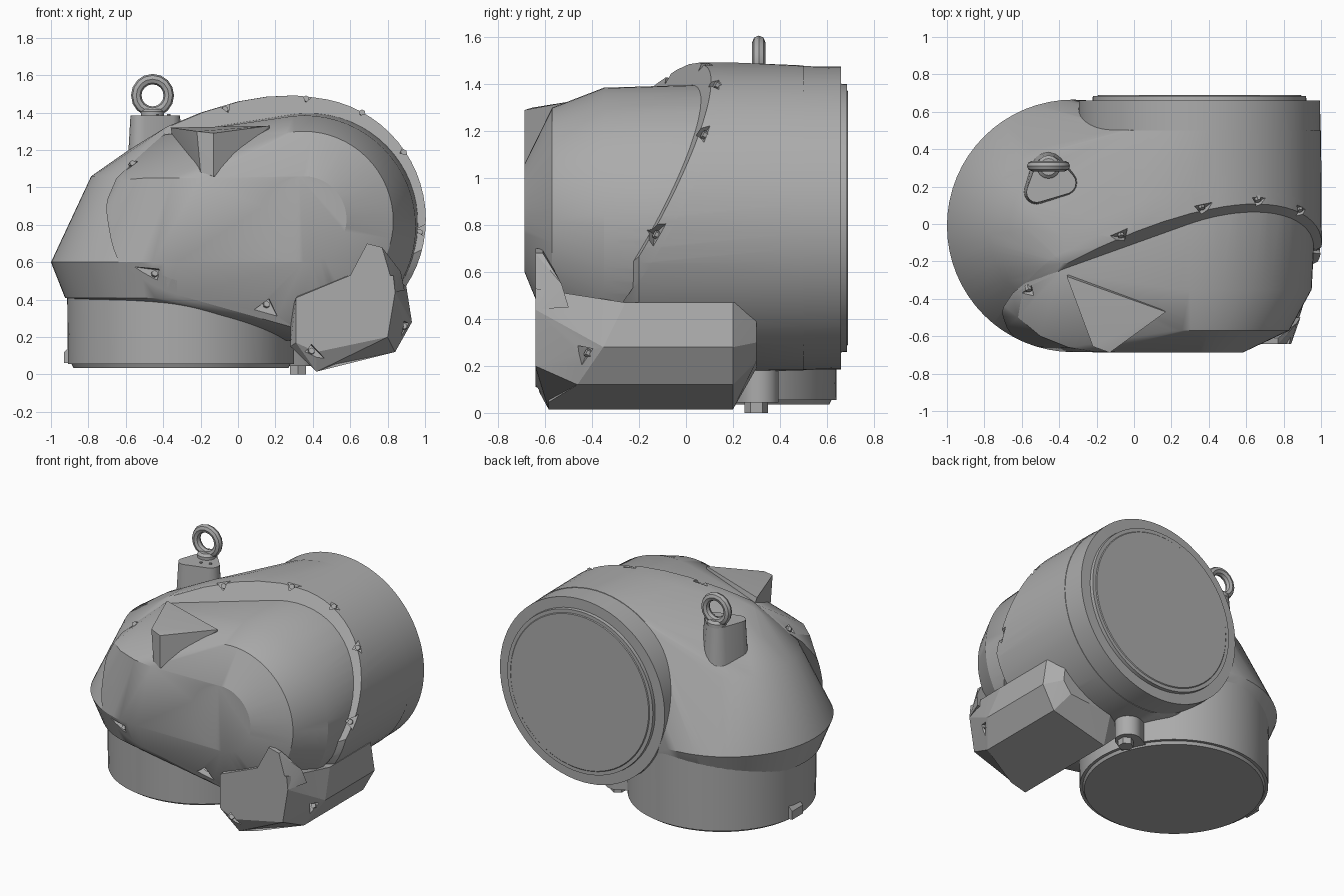
import bpy, bmesh, math
from mathutils import Vector, Matrix

if "Cube" in bpy.data.objects:
    bpy.data.objects.remove(bpy.data.objects["Cube"])

# One cast-metal grey
metal = bpy.data.materials.new("cast_grey")
metal.use_nodes = True
GREY = (0.41, 0.41, 0.41, 1)
metal.diffuse_color = GREY
metal.node_tree.nodes["Principled BSDF"].inputs["Base Color"].default_value = GREY

# Oblique joint plane between housing and cover: y = A + B*x + C*z
A, B, C = -0.756, 0.273, 0.536
N = Vector((B, -1, C)).normalized()          # points to the cover side


def on_seam(x, z):
    return Vector((x, A + B * x + C * z, z))


SEAM = on_seam(0.2, 0.8)


def finish(name, bm, angle=30):
    bmesh.ops.recalc_face_normals(bm, faces=bm.faces)
    me = bpy.data.meshes.new(name)
    bm.to_mesh(me)
    bm.free()
    me.materials.append(metal)
    ob = bpy.data.objects.new(name, me)
    bpy.context.collection.objects.link(ob)
    smooth(ob, angle)
    return ob


def smooth(ob, angle=30):
    bpy.ops.object.select_all(action='DESELECT')
    ob.select_set(True)
    bpy.context.view_layer.objects.active = ob
    bpy.ops.object.shade_smooth_by_angle(angle=math.radians(angle))


def hull(bm, pts):
    vs = [bm.verts.new(p) for p in pts]
    res = bmesh.ops.convex_hull(bm, input=vs)
    junk = [v for v in res["geom_interior"] if isinstance(v, bmesh.types.BMVert)]
    bmesh.ops.delete(bm, geom=junk, context='VERTS')


def clip(bm, co, no):
    """Remove everything on the side of the plane that `no` points to, and cap."""
    bmesh.ops.bisect_plane(bm, geom=bm.verts[:] + bm.edges[:] + bm.faces[:], dist=1e-5,
                           plane_co=co, plane_no=no, clear_outer=True)
    bmesh.ops.holes_fill(bm, edges=[e for e in bm.edges if e.is_boundary])


def hull_part(name, pts, cuts=(), angle=30):
    bm = bmesh.new()
    hull(bm, pts)
    for co, no in cuts:
        clip(bm, co, no)
    return finish(name, bm, angle)


def ring_y(r, y, n=64, x=0.35, z=0.83):
    return [Vector((x + r * math.cos(i * math.tau / n), y, z + r * math.sin(i * math.tau / n)))
            for i in range(n)]


def ring_z(r, z, n=64, x=-0.325, y=-0.01):
    return [Vector((x + r * math.cos(i * math.tau / n), y + r * math.sin(i * math.tau / n), z))
            for i in range(n)]


def lathe(name, stations, ring, n=72):
    """Loft of circular rings given as (radius, position along the axis)."""
    bm = bmesh.new()
    rows = [[bm.verts.new(p) for p in ring(r, s, n)] for r, s in stations]
    for a, b in zip(rows, rows[1:]):
        for i in range(n):
            bm.faces.new((a[i], a[(i + 1) % n], b[(i + 1) % n], b[i]))
    bm.faces.new(rows[0])
    bm.faces.new(rows[-1])
    return finish(name, bm)


def hexagon(bm, pos, axis, r, h):
    rot = axis.to_track_quat('Z', 'Y').to_matrix().to_4x4()
    bmesh.ops.create_cone(bm, cap_ends=True, segments=6, radius1=r, radius2=r, depth=h,
                          matrix=Matrix.Translation(pos) @ rot)


# Main housing: rounded elbow between upright neck and rear barrel
belly = [on_seam(0.1, 0.33), on_seam(0.3, 0.25)]
crown = [on_seam(x, z) + Vector((0, dy, 0)) for dy in (-0.06, 0.08)
         for x, z in ((-0.38, 1.325), (-0.2, 1.4), (0, 1.46), (0.15, 1.485), (0.3, 1.492))]
elbow = (ring_z(0.6, 0.41) + ring_z(0.675, 0.6) + ring_z(0.46, 1.06) + ring_z(0.26, 1.2)
         + ring_y(0.655, -0.2) + ring_y(0.65, 0.5) + belly + crown)
hull_part("housing", elbow, [(SEAM, N)])

# Joint rim on the cover side
rim = hull_part("cover_rim", elbow, [(SEAM + N * 0.06, N), (SEAM, -N)])

# Rear barrel and its end flange
lathe("rear_barrel", [(0.65, 0.2), (0.645, 0.66), (0.572, 0.661), (0.57, 0.685), (0.545, 0.685),
                      (0.54, 0.69)], ring_y)

# Lower neck and its end flange
neck_ring = lambda r, z, n: ring_z(r, z, n, -0.305, 0.035)
lathe("lower_neck", [(0.61, 0.6), (0.605, 0.055), (0.585, 0.055), (0.575, 0.035),
                     (0.55, 0.035)], neck_ring)

# Front cover: round shoulder stepping down to a flat face, with a drum-like left side
cover_pts = (ring_y(0.605, 0.3, x=0.38, z=0.8) + ring_y(0.595, -0.35, x=0.355, z=0.79)
             + ring_y(0.48, -0.57, z=0.82) + ring_y(0.23, -0.688)
             + ring_z(0.675, 0.6) + ring_z(0.6, 0.41) + belly
             + [on_seam(-0.65, 1.05), on_seam(-0.55, 1.15)]
             + [Vector(p) for p in ((-0.62, -0.5, 1.04), (-0.5, -0.6, 1.05), (-0.35, -0.66, 1.05),
                                    (-0.2, -0.685, 1.05), (-0.2, -0.685, 0.6),
                                    (-0.4, -0.26, 1.28))])
cover = hull_part("front_cover", cover_pts, [(SEAM, -N)], 25)

# Angular corner boss on the cover
hull_part("cover_corner", [(-0.22, -0.655, 1.3), (-0.13, -0.688, 1.29), (0.17, -0.47, 1.33),
                           (-0.36, -0.28, 1.32), (-0.2, -0.66, 1.08), (-0.13, -0.688, 1.06),
                           (0.1, -0.4, 1.0), (-0.3, -0.2, 1.0)], angle=15)

# Oil sump block: rear prism, front end and raised peak
sump = [(0.42, 0.015), (0.84, 0.12), (0.93, 0.28), (0.9, 0.47), (0.35, 0.46), (0.28, 0.32),
        (0.28, 0.15)]
inner = [(0.45, 0.19), (0.78, 0.22), (0.84, 0.3), (0.82, 0.46), (0.4, 0.46)]
FRONT, TOE = -0.642, -0.585
hull_part("sump_rear", [(x, y, z) for x, z in sump for y in (0.2, TOE)]
          + [(x, 0.3, z) for x, z in inner], [(SEAM, N)], 15)
face = [(0.31, 0.17), (0.42, 0.12), (0.8, 0.2), (0.84, 0.44), (0.83, 0.53), (0.6, 0.53),
        (0.31, 0.41)]
toe_edge = [on_seam(x, z) for x, z in sump]
for v in toe_edge:
    v.y = max(v.y, TOE)
sump_front = hull_part("sump_front", [(x, FRONT, z) for x, z in face] + toe_edge, angle=15)
peak = [(0.84, 0.44), (0.77, 0.68), (0.69, 0.7), (0.6, 0.53)]
hull_part("sump_peak", [(x, FRONT, z) for x, z in peak]
          + [(0.77, -0.61, 0.68), (0.69, -0.61, 0.7), (0.62, -0.53, 0.54), (0.87, -0.53, 0.55),
             (0.62, -0.5, 0.45), (0.89, -0.5, 0.45)], angle=15)

# Bolt pockets around the joint, with a hex bolt in each
pockets = [(-0.6, 1.12), (-0.09, 1.425), (0.36, 1.48), (0.67, 1.4), (0.9, 1.18), (0.99, 0.74),
           (-0.48, 0.51), (0.14, 0.33), (0.39, 0.08), (0.9, 0.22)]
cut_bm, bolt_bm = bmesh.new(), bmesh.new()
for x, z in pockets:
    p = on_seam(x, z)
    u = (p - SEAM).normalized()
    t = N.cross(u)
    floor = p + N * 0.03
    hull(cut_bm, [floor - u * 0.085, floor + u * 0.12 + t * 0.13, floor + u * 0.12 - t * 0.13,
                  floor + N * 0.27 + u * 0.12])
    hexagon(bolt_bm, floor - u * 0.03, N, 0.018, 0.03)
cutter = finish("pocket_cutter", cut_bm)
finish("joint_bolts", bolt_bm)
for ob in (rim, cover, sump_front):
    bpy.context.view_layer.objects.active = ob
    mod = ob.modifiers.new("pockets", 'BOOLEAN')
    mod.operation, mod.solver, mod.object = 'DIFFERENCE', 'EXACT', cutter
    bpy.ops.object.modifier_move_to_index(modifier=mod.name, index=0)
    bpy.ops.object.modifier_apply(modifier=mod.name)
    smooth(ob, 25)
bpy.data.objects.remove(cutter)

# Lifting pad, collar, eye ring and two small screws
pad = lambda z, k: [v for c, r in (((-0.455, 0.29), 0.075), ((-0.52, 0.17), 0.055),
                                   ((-0.37, 0.22), 0.06))
                    for v in ring_z(r * k, z, 16, *c)]
hull_part("lifting_pad", pad(1.05, 1.35) + pad(1.385, 1.0))
lathe("eye_collar", [(0.062, 1.38), (0.062, 1.405), (0.045, 1.42)],
      lambda r, z, n: ring_z(r, z, n, -0.457, 0.305), 16)
bpy.ops.mesh.primitive_torus_add(major_radius=0.087, minor_radius=0.028, major_segments=16,
                                 minor_segments=8, location=(-0.457, 0.31, 1.492),
                                 rotation=(math.pi / 2, 0, 0))
eye = bpy.context.object
eye.name = "eye_ring"
eye.data.materials.append(metal)
smooth(eye, 40)
screws = bmesh.new()
for x, y in ((-0.43, 0.2), (-0.37, 0.22)):
    hexagon(screws, Vector((x, y, 1.387)), Vector((0, 0, 1)), 0.01, 0.012)
finish("pad_screws", screws)

# Drain lug and bolt under the rear barrel, and a small neck lug
hull_part("drain_lug", [p for z in (0.045, 0.35) for p in ring_z(0.085, z, 24, 0.31, 0.31)
                        + ring_z(0.085, z, 24, 0.2, 0.25)])
drain = bmesh.new()
hexagon(drain, Vector((0.32, 0.3, 0.03)), Vector((0, 0, 1)), 0.05, 0.06)
finish("drain_bolt", drain)
hull_part("neck_lug", [(x, y, z) for x, z in ((-0.85, 0.06), (-0.93, 0.06), (-0.93, 0.12),
                                              (-0.9, 0.15), (-0.85, 0.15))
                       for y in (0.02, 0.14)], angle=15)
